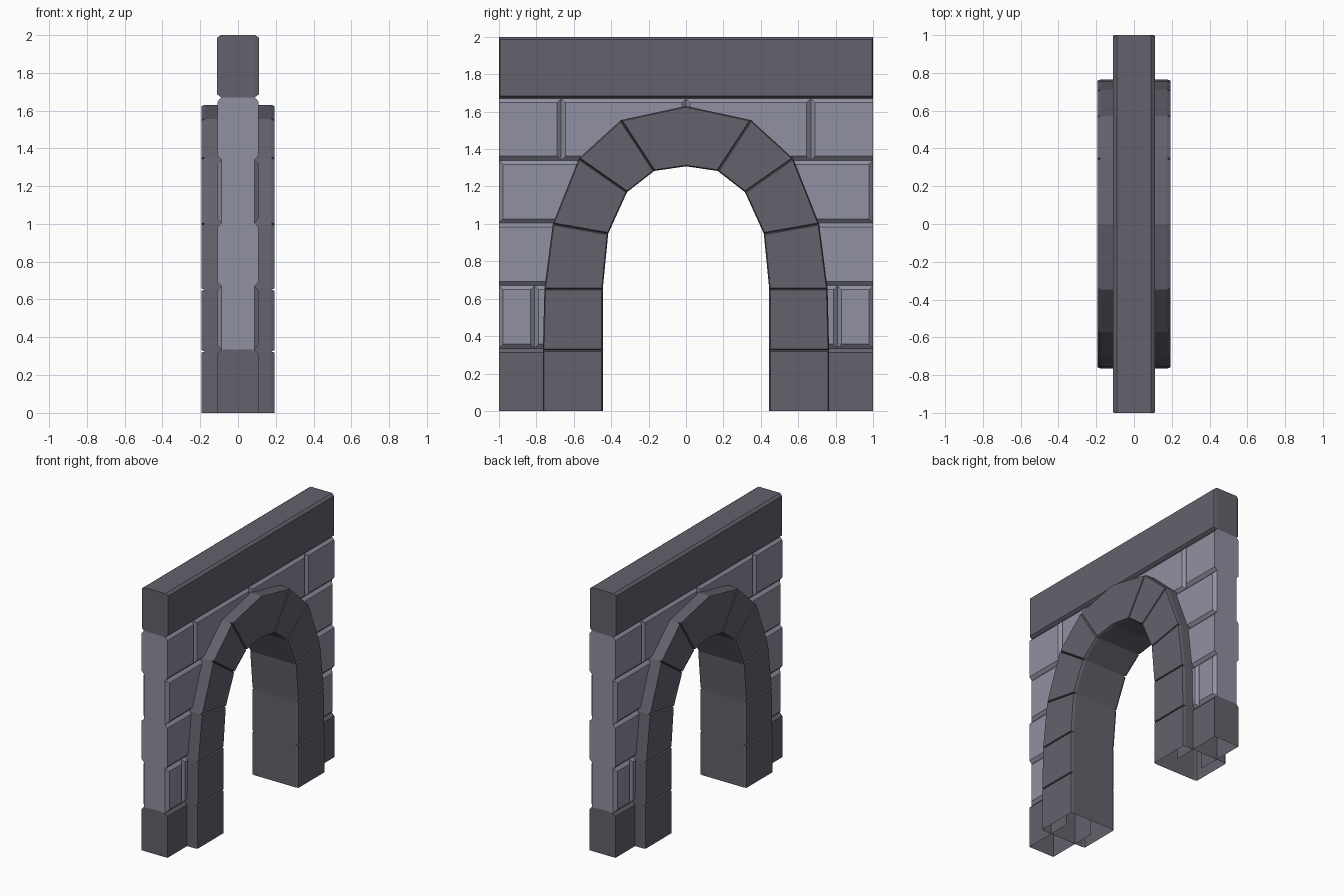
import bpy
from mathutils import Vector

if "Cube" in bpy.data.objects:
    bpy.data.objects.remove(bpy.data.objects["Cube"])


def material(name, rgb):
    m = bpy.data.materials.new(name)
    m.diffuse_color = (*rgb, 1)
    m.use_nodes = True
    m.node_tree.nodes["Principled BSDF"].inputs["Base Color"].default_value = m.diffuse_color
    return m


LIGHT = material("light wall stone", (0.28, 0.28, 0.36))
DARK = material("dark trim stone", (0.125, 0.122, 0.152))


def inset(poly, dists):
    """Move every edge of a counter-clockwise outline inward by its own distance."""
    n, lines, out = len(poly), [], []
    for i in range(n):
        a, b = Vector(poly[i]), Vector(poly[(i + 1) % n])
        d = (b - a).normalized()
        lines.append((a + Vector((-d.y, d.x)) * dists[i], d))
    for i in range(n):
        (p, d), (q, e) = lines[i - 1], lines[i]
        cross = d.x * e.y - d.y * e.x
        w = q - p
        out.append(p + d * ((w.x * e.y - w.y * e.x) / cross))
    return out


def stone(name, poly, dists, flags, depth, cut, mat, mirror=True):
    """Chamfered stone from a (y, z) outline.
    Edge flags: k = keep side, j = joint (chamfer only), o = open."""
    n = len(poly)
    small = inset(poly, dists)
    rings = [(-depth, small), (cut - depth, poly), (depth - cut, poly), (depth, small)]
    verts = [(x, p[0], p[1]) for x, ring in rings for p in ring]
    faces = [list(range(n))[::-1], [3 * n + i for i in range(n)]]
    for r in range(3):
        for i in range(n):
            if flags[i] == "o" or (flags[i] == "j" and r == 1):
                continue
            j = (i + 1) % n
            faces.append([r * n + i, r * n + j, (r + 1) * n + j, (r + 1) * n + i])
    me = bpy.data.meshes.new(name)
    me.from_pydata(verts, [], faces)
    me.materials.append(mat)
    ob = bpy.data.objects.new(name, me)
    bpy.context.collection.objects.link(ob)
    if mirror:
        mod = ob.modifiers.new("mirror", "MIRROR")
        mod.use_axis = (False, True, False)
        mod.use_clip = False
        mod.use_mirror_merge = False
    return ob


def rect(y0, y1, z0, z1):
    return [(y0, z0), (y1, z0), (y1, z1), (y0, z1)]


T, C, B = 0.108, 0.02, 0.022     # wall half depth, chamfer depth, chamfer width
R = 1.67 / 5 + 0.001             # course height

# Wall courses: edges are bottom, outer, top, inner
stone("base_block", rect(0.6, 1, 0, R), (0, 0, B, 0), "okjo", T, C, DARK)
stone("course_2_outer", rect(0.81, 1, R, 2 * R), (B, B, B, B), "jkjj", T, C, LIGHT)
stone("course_2_inner", rect(0.6, 0.81, R, 2 * R), (B, B, B, 0), "jjjo", T, C, LIGHT)
stone("course_3", rect(0.55, 1, 2 * R, 3 * R), (B, 0, B, 0), "jkjo", T, C, LIGHT)
stone("course_4", rect(0.5, 1, 3 * R, 4 * R), (B, B, B, 0), "jkjo", T, C, LIGHT)
stone("course_5_outer", rect(0.667, 1, 4 * R, 1.67), (B, 0, B, B), "jkjj", T, C, LIGHT)
stone("course_5_inner", rect(0, 0.667, 4 * R, 1.67), (B, B, B, B), "jjjj", T, C, LIGHT)

# Top beam
stone("top_beam", rect(-1, 1, 1.67, 2), (0.015, 0.006, 0.015, 0.006), "jkkk",
      T + 0.002, C, DARK, mirror=False)

# Arch stones
outer = [(0.765, 0), (0.765, 0.325), (0.757, 0.652), (0.712, 1.0),
         (0.573, 1.35), (0.348, 1.555), (0, 1.63)]
inner = [(0.445, 0), (0.445, 0.325), (0.445, 0.652), (0.416, 0.948),
         (0.315, 1.17), (0.17, 1.283), (0, 1.308)]
E = 0.006
for i in range(5):
    first = i == 0
    stone(f"arch_stone_{i + 1}", [inner[i], outer[i], outer[i + 1], inner[i + 1]],
          (0 if first else E, E, E, E), "okjk" if first else "jkjk", 0.193, 0.018, DARK)


def flip(p):
    return (-p[0], p[1])


stone("keystone", [inner[5], outer[5], outer[6], flip(outer[5]), flip(inner[5]), inner[6]],
      (E,) * 6, "jkkjkk", 0.193, 0.018, DARK, mirror=False)
